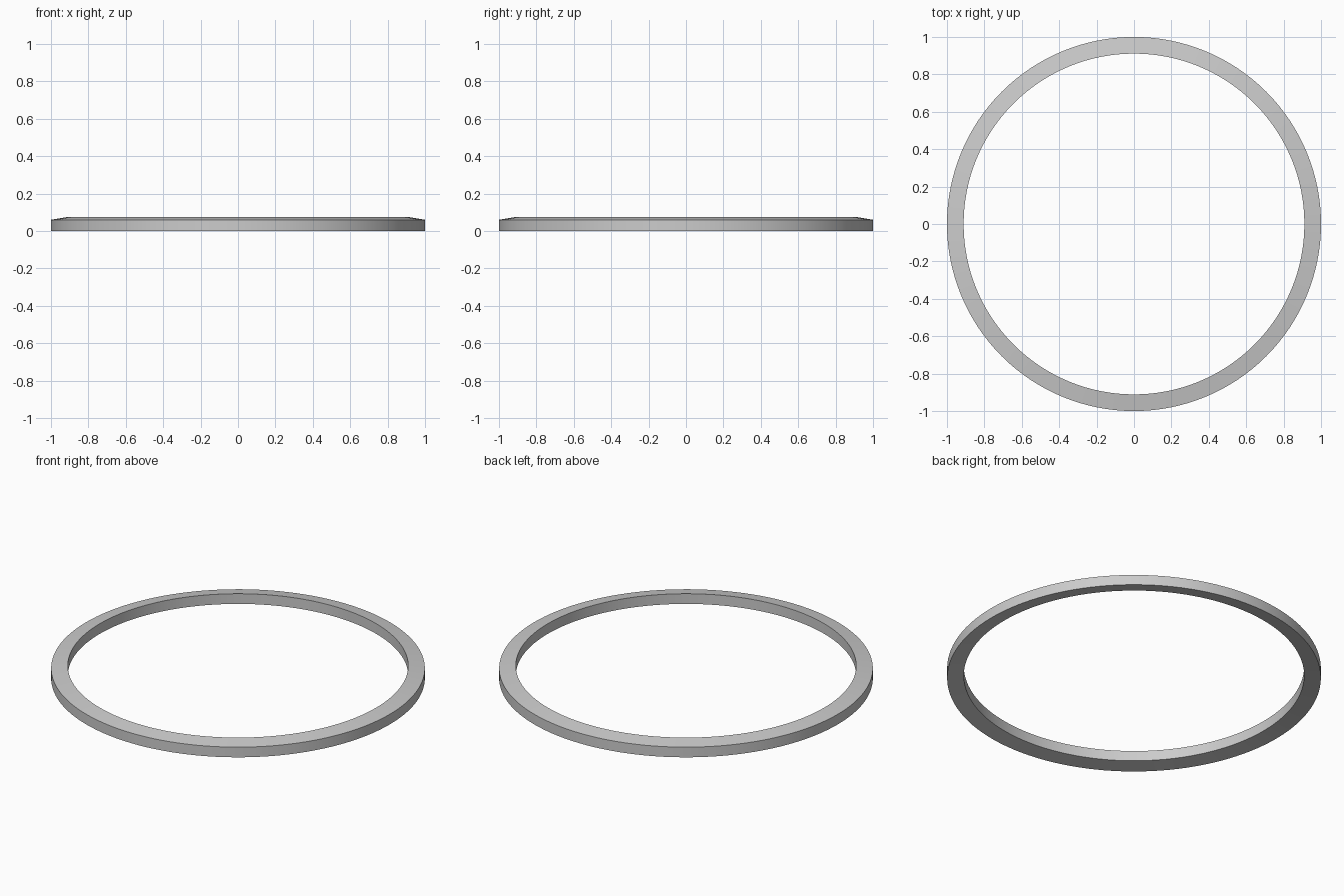
import bpy, bmesh, math

if "Cube" in bpy.data.objects:
    bpy.data.objects.remove(bpy.data.objects["Cube"])

SEGMENTS = 128
# Cross-section (radius, height): slightly conical band, raised towards the inside
PROFILE = [(1.0, 0.0), (1.0, 0.06), (0.911, 0.075), (0.911, 0.015)]

# Sweep the closed cross-section around z
bm = bmesh.new()
rings = []
for i in range(SEGMENTS):
    a = 2 * math.pi * i / SEGMENTS
    rings.append([bm.verts.new((r * math.cos(a), r * math.sin(a), z)) for r, z in PROFILE])
n = len(PROFILE)
for i in range(SEGMENTS):
    cur, nxt = rings[i], rings[(i + 1) % SEGMENTS]
    for j in range(n):
        k = (j + 1) % n
        bm.faces.new((cur[j], nxt[j], nxt[k], cur[k]))
bmesh.ops.recalc_face_normals(bm, faces=bm.faces)

mesh = bpy.data.meshes.new("conical_ring")
bm.to_mesh(mesh)
bm.free()
ring = bpy.data.objects.new("conical_ring", mesh)
bpy.context.collection.objects.link(ring)

# Smooth around the ring, crisp rims
bpy.context.view_layer.objects.active = ring
ring.select_set(True)
bpy.ops.object.shade_smooth_by_angle(angle=math.radians(30))
